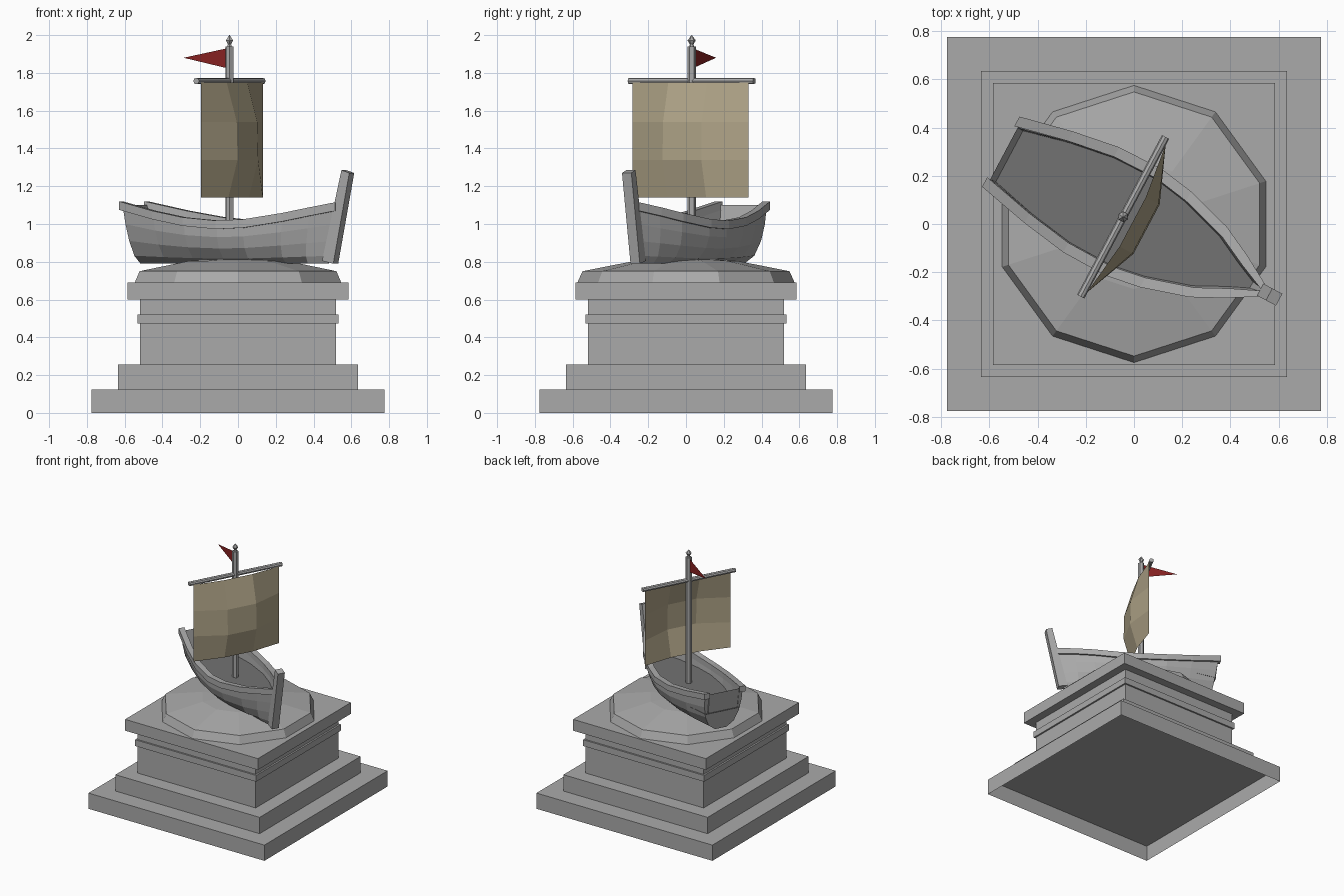
import bpy, bmesh, math
from mathutils import Matrix, Vector

if "Cube" in bpy.data.objects:
    bpy.data.objects.remove(bpy.data.objects["Cube"])


def material(name, rgb):
    m = bpy.data.materials.new(name)
    m.diffuse_color = (*rgb, 1)
    m.use_nodes = True
    m.node_tree.nodes["Principled BSDF"].inputs["Base Color"].default_value = m.diffuse_color
    return m


STONE = material("grey stone", (0.40, 0.40, 0.40))
DECK = material("dark deck", (0.17, 0.17, 0.17))
CLOTH = material("tan cloth", (0.43, 0.37, 0.245))
RED = material("pennant red", (0.25, 0.016, 0.016))

# Boat frame: local x runs to the bow, origin at the mast foot
BOAT = Matrix.Translation((-0.045, 0.03, 0)) @ Matrix.Rotation(math.radians(-28), 4, 'Z')


def make(name, bm, mat, frame=None, fix=True):
    if fix:
        bmesh.ops.recalc_face_normals(bm, faces=bm.faces)
    me = bpy.data.meshes.new(name)
    bm.to_mesh(me)
    bm.free()
    me.materials.append(mat)
    ob = bpy.data.objects.new(name, me)
    if frame:
        ob.matrix_world = frame
    bpy.context.collection.objects.link(ob)
    return ob


def loft(bm, sections, closed=False, caps=False):
    """Skin neighbouring point rows with quads."""
    rows = [[bm.verts.new(p) for p in s] for s in sections]
    n = len(rows[0])
    for a, b in zip(rows, rows[1:]):
        for i in range(n if closed else n - 1):
            j = (i + 1) % n
            bm.faces.new((a[i], a[j], b[j], b[i]))
    if caps:
        bm.faces.new(rows[0])
        bm.faces.new(rows[-1])


def ring(r, z, n, turn=0.0):
    return [(r * math.cos(turn + math.tau * i / n), r * math.sin(turn + math.tau * i / n), z)
            for i in range(n)]


def lathe(name, profile, n, mat, frame=None, turn=0.0):
    bm = bmesh.new()
    loft(bm, [ring(r, z, n, turn) for r, z in profile], closed=True, caps=True)
    return make(name, bm, mat, frame)


# Pedestal: stacked square slabs, the lowest one open underneath
for name, half, z0, z1 in (("base_slab", 0.775, 0, 0.125), ("step", 0.635, 0.125, 0.255),
                           ("plinth_block", 0.52, 0.255, 0.60), ("plinth_band", 0.533, 0.472, 0.522),
                           ("cap_slab", 0.585, 0.60, 0.69)):
    slab = lathe(name, [(half * 2 ** 0.5, z0), (half * 2 ** 0.5, z1)], 4, STONE, turn=math.pi / 4)
    if name == "base_slab":
        bm = bmesh.new()
        bm.from_mesh(slab.data)
        bmesh.ops.delete(bm, geom=[f for f in bm.faces if f.normal.z < -0.9], context='FACES_ONLY')
        bm.to_mesh(slab.data)
        bm.free()

# Ten-sided mound
lathe("mound", [(0.575, 0.69), (0.548, 0.75), (0.27, 0.805), (0.02, 0.82)], 10, STONE, turn=math.pi / 2)

# Hull stations: position, half beam, sheer height
STATIONS = [(-0.56, 0.165, 1.12), (-0.35, 0.215, 1.07), (-0.15, 0.247, 1.035), (0.05, 0.25, 1.018),
            (0.2, 0.225, 1.025), (0.4, 0.165, 1.058), (0.53, 0.10, 1.088), (0.65, 0.03, 1.115)]
# Hull half section: beam fraction, depth fraction
RIBS = [(1, 0), (0.98, 0.32), (0.88, 0.6), (0.66, 0.85), (0.3, 0.98)]
KEEL = 0.785


def hull_section(u, b, z):
    top = z - 0.02
    half = [(u * (1 - 0.09 * d), (b - 0.012) * w, top + (KEEL - top) * d) for w, d in RIBS]
    return half + [(x, -y, h) for x, y, h in reversed(half)]


bm = bmesh.new()
loft(bm, [hull_section(*s) for s in STATIONS], caps=True)
make("hull", bm, STONE, BOAT)

# Rails and inner bulwarks on both sides
DECK_Z = 0.94
for side, label in ((1, "left"), (-1, "right")):
    rail, wall = [], []
    for u, b, z in STATIONS:
        inner = max(b - 0.045, 0.002)
        x = u - 0.015 if u < -0.5 else u
        rail.append([(x, side * b, z), (x, side * inner, z),
                     (x, side * inner, z - 0.045), (x, side * b, z - 0.045)])
        wall.append([(u, side * inner, z - 0.045), (u * 0.97, side * inner * 0.98, DECK_Z)])
    bm = bmesh.new()
    loft(bm, rail, closed=True, caps=True)
    make(label + "_rail", bm, STONE, BOAT)
    bm = bmesh.new()
    loft(bm, wall)
    make(label + "_bulwark", bm, STONE, BOAT)

# Flat deck
bm = bmesh.new()
loft(bm, [[(u * 0.97, s * max(b - 0.025, 0.002), DECK_Z) for s in (-1, 1)] for u, b, z in STATIONS])
bmesh.ops.recalc_face_normals(bm, faces=bm.faces)
if sum(f.normal.z for f in bm.faces) < 0:
    bmesh.ops.reverse_faces(bm, faces=bm.faces)
make("deck", bm, DECK, BOAT, fix=False)

# Raked stem post
bm = bmesh.new()
loft(bm, [[(x0, -0.028, z0), (x1, -0.028, z1), (x1, 0.028, z1), (x0, 0.028, z0)]
          for x0, z0, x1, z1 in ((0.57, 0.805, 0.637, 0.79), (0.686, 1.285, 0.733, 1.27))],
     closed=True, caps=True)
make("stem_post", bm, STONE, BOAT)

# Mast with pointed finial
lathe("mast", [(0.023, 0.92), (0.023, 1.94)], 6, STONE, BOAT)
lathe("finial", [(0.012, 1.94), (0.010, 1.952), (0.022, 1.972), (0.001, 2.0)], 6, STONE, BOAT)

# Yard across the boat
yard = BOAT @ Matrix.Translation((0.0, 0, 1.757)) @ Matrix.Rotation(math.pi / 2, 4, 'X')
lathe("yard", [(0.017, -0.375), (0.017, 0.375)], 8, STONE, yard)

# Billowing sail, three by three panels
bm = bmesh.new()
loft(bm, [[(0.015 + (belly if abs(v) < 0.2 else 0), v, z) for v in (-0.348, -0.116, 0.116, 0.348)]
          for z, belly in ((1.75, 0.03), (1.54, 0.09), (1.34, 0.095), (1.14, 0.04))])
make("sail", bm, CLOTH, BOAT)

# Pennant streaming aft
bm = bmesh.new()
bm.faces.new([bm.verts.new(p) for p in ((-0.015, 0, 1.93), (-0.275, 0, 1.88), (-0.015, 0, 1.825))])
make("pennant", bm, RED, BOAT, fix=False)
